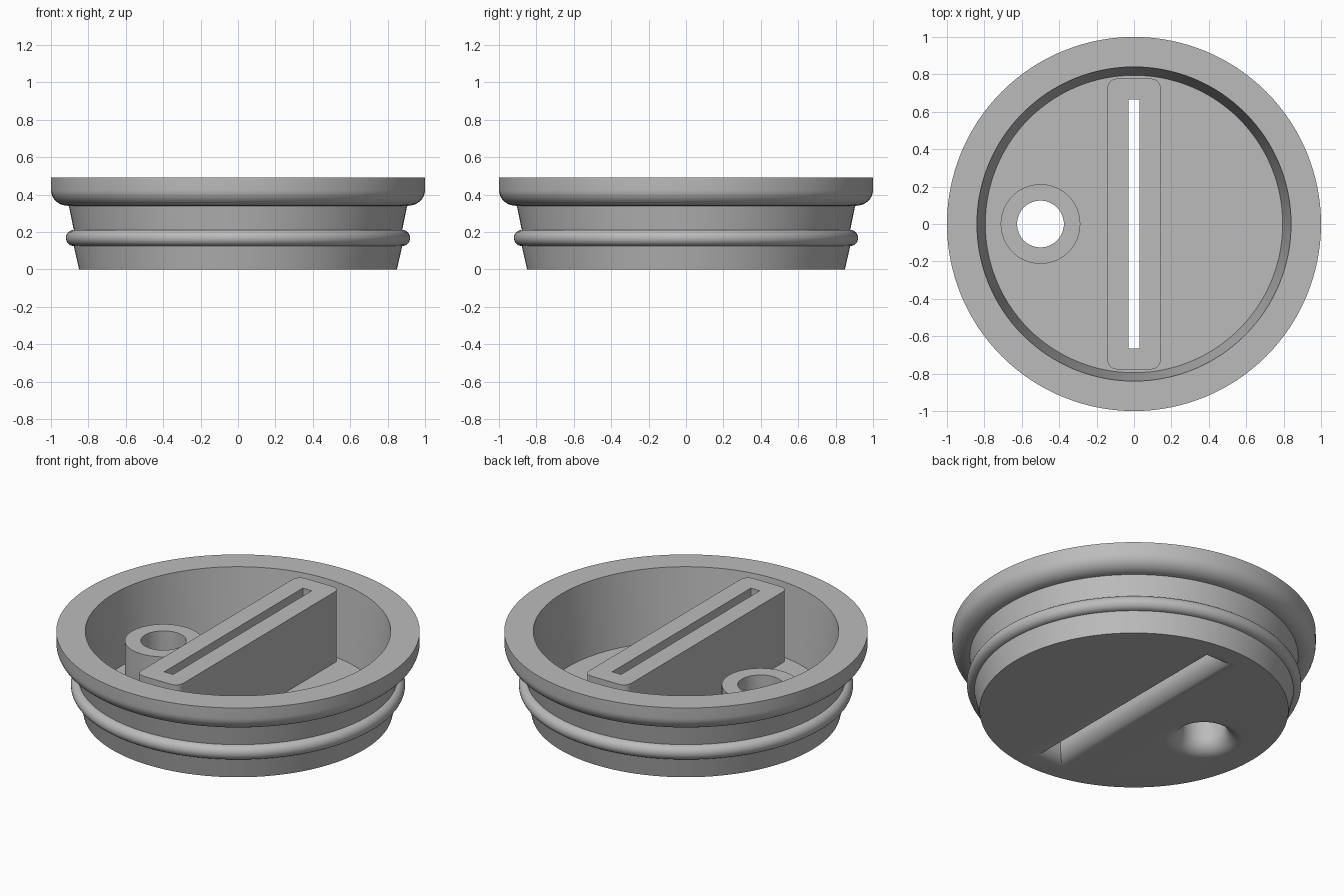
import bpy, bmesh, math

if "Cube" in bpy.data.objects:
    bpy.data.objects.remove(bpy.data.objects["Cube"])

FLOOR, TOP, POST_TOP, FILLET = 0.06, 0.49, 0.30, 0.09

grey = bpy.data.materials.new("grey plastic")
grey.diffuse_color = (0.5, 0.5, 0.5, 1)
grey.use_nodes = True
grey.node_tree.nodes["Principled BSDF"].inputs["Base Color"].default_value = grey.diffuse_color


def loft(name, rings, closed=False):
    """Skin a stack of equal-length rings; cap the ends or join last to first."""
    bm = bmesh.new()
    vr = [[bm.verts.new(p) for p in ring] for ring in rings]
    n = len(vr[0])
    pairs = list(zip(vr, vr[1:])) + ([(vr[-1], vr[0])] if closed else [])
    for a, b in pairs:
        for i in range(n):
            j = (i + 1) % n
            bm.faces.new((a[i], a[j], b[j], b[i]))
    if not closed:
        bm.faces.new(vr[0][::-1])
        bm.faces.new(vr[-1])
    bmesh.ops.recalc_face_normals(bm, faces=bm.faces)
    me = bpy.data.meshes.new(name)
    bm.to_mesh(me)
    bm.free()
    me.materials.append(grey)
    ob = bpy.data.objects.new(name, me)
    bpy.context.collection.objects.link(ob)
    return ob


def circle(r, z, cx=0, n=128):
    return [(cx + r * math.cos(2 * math.pi * i / n),
             r * math.sin(2 * math.pi * i / n), z) for i in range(n)]


def rect(hx, hy, z, r=0.0, seg=6):
    """Rectangle ring, with rounded corners when r is given."""
    if not r:
        return [(hx, hy, z), (-hx, hy, z), (-hx, -hy, z), (hx, -hy, z)]
    pts = []
    for k, (sx, sy) in enumerate(((1, 1), (-1, 1), (-1, -1), (1, -1))):
        for i in range(seg + 1):
            a = math.pi / 2 * (k + i / seg)
            pts.append((sx * (hx - r) + r * math.cos(a),
                        sy * (hy - r) + r * math.sin(a), z))
    return pts


def arc(cx, cz, rx, rz, a0, a1, n):
    return [(cx + rx * math.cos(math.radians(a0 + (a1 - a0) * i / n)),
             cz + rz * math.sin(math.radians(a0 + (a1 - a0) * i / n)))
            for i in range(n + 1)]


# lid body: tapered plug, sealing bead, rounded brim, hollow inside
profile = [(0.85, 0)]
profile += arc(0.878, 0.168, 0.042, 0.043, -90, 90, 12)
profile += [(0.904, 0.34)]
profile += arc(0.91, 0.425, 0.09, 0.085, -90, 0, 10)
profile += [(1.0, TOP), (0.84, TOP), (0.795, FLOOR)]
lid = loft("lid_body", [circle(r, z) for r, z in profile])

# raised slot housing and round post standing on the floor
housing = loft("slot_housing", [rect(0.142, 0.777, z, 0.05) for z in (0.03, TOP)])
post = loft("round_post", [circle(0.213, z, -0.5, 64) for z in (0.03, POST_TOP)])

# openings, flared at the underside
flare = [(FILLET, -0.05)]
flare += [(FILLET * (1 - math.sin(t)), FILLET * (1 - math.cos(t)))
          for t in (math.pi / 2 * i / 10 for i in range(11))]
flare += [(0, 0.7)]
slot = loft("slot_cutter", [rect(0.03 + d, 0.665 + d, z) for d, z in flare])
hole = loft("hole_cutter", [circle(0.125 + d, z, -0.5, 64) for d, z in flare])

for other, op in ((housing, 'UNION'), (post, 'UNION'),
                  (slot, 'DIFFERENCE'), (hole, 'DIFFERENCE')):
    mod = lid.modifiers.new(other.name, 'BOOLEAN')
    mod.operation, mod.object, mod.solver = op, other, 'EXACT'

# bake the booleans and drop the helper parts
bpy.context.view_layer.objects.active = lid
lid.select_set(True)
for mod in list(lid.modifiers):
    bpy.ops.object.modifier_apply(modifier=mod.name)
for helper in (housing, post, slot, hole):
    bpy.data.objects.remove(helper)
bpy.ops.object.shade_smooth_by_angle(angle=math.radians(30))
